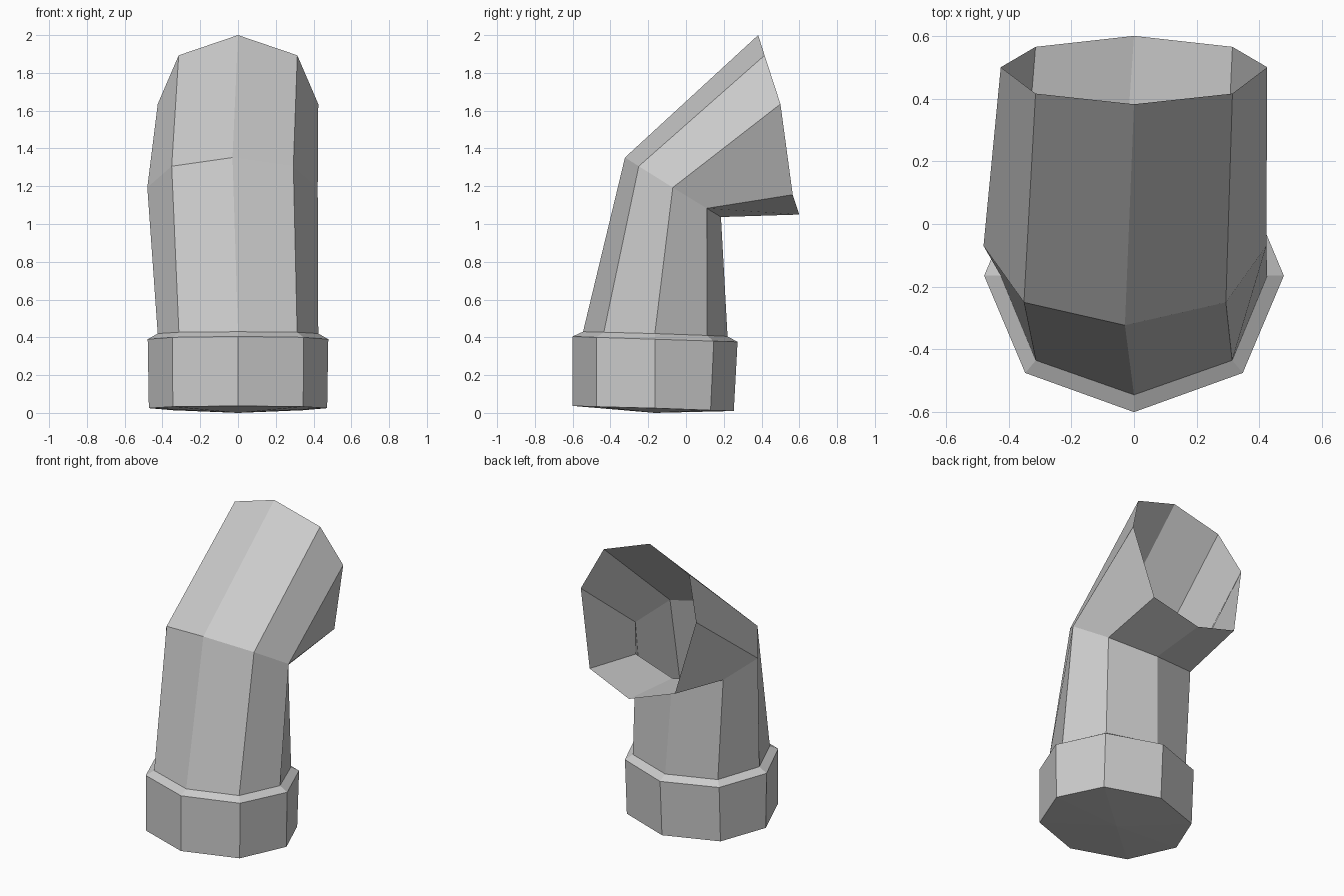
import bpy, bmesh

if "Cube" in bpy.data.objects:
    bpy.data.objects.remove(bpy.data.objects["Cube"])


def ring(bm, cx, w_mid, w_wide, prof):
    """Eight-sided ring from a front-to-back half profile of (y, z), mirrored about cx."""
    widths = (0, w_mid, w_wide, w_mid, 0)
    right = [(cx + w, y, z) for w, (y, z) in zip(widths, prof)]
    left = [(cx - w, y, z) for w, (y, z) in zip(widths, prof)][3:0:-1]
    return [bm.verts.new(p) for p in right + left]


def build(name, rings, tip=None):
    """Skin the rings bottom to top, with an optional pointed cap underneath."""
    bm = bmesh.new()
    loops = [ring(bm, *r) for r in rings]
    for a, b in zip(loops, loops[1:]):
        for i in range(8):
            j = (i + 1) % 8
            bm.faces.new((a[i], a[j], b[j], b[i]))
    if tip:
        c = bm.verts.new(tip)
        for i in range(8):
            bm.faces.new((loops[0][(i + 1) % 8], loops[0][i], c))
    mesh = bpy.data.meshes.new(name)
    bm.to_mesh(mesh)
    bm.free()
    obj = bpy.data.objects.new(name, mesh)
    bpy.context.collection.objects.link(obj)
    return obj


# Ring where the pipe leaves the collar
neck = (0, 0.313, 0.425, [(-0.545, 0.43), (-0.435, 0.427), (-0.165, 0.42), (0.112, 0.41), (0.22, 0.405)])

# Base collar with chamfered shoulder and shallow pointed underside
build("base_collar", [
    (0, 0.345, 0.472, [(-0.60, 0.037), (-0.475, 0.033), (-0.165, 0.025), (0.13, 0.014), (0.253, 0.01)]),
    (0, 0.347, 0.478, [(-0.60, 0.405), (-0.475, 0.40), (-0.165, 0.39), (0.147, 0.38), (0.273, 0.376)]),
    neck,
], tip=(0, -0.165, 0))

# Open bent pipe: neck, elbow, mouth
build("bent_pipe", [
    neck,
    (-0.029, 0.322, 0.451, [(-0.323, 1.352), (-0.25, 1.306), (-0.07, 1.193), (0.11, 1.083), (0.185, 1.037)]),
    (0, 0.314, 0.425, [(0.382, 2.0), (0.416, 1.893), (0.50, 1.635), (0.565, 1.155), (0.60, 1.05)]),
])
